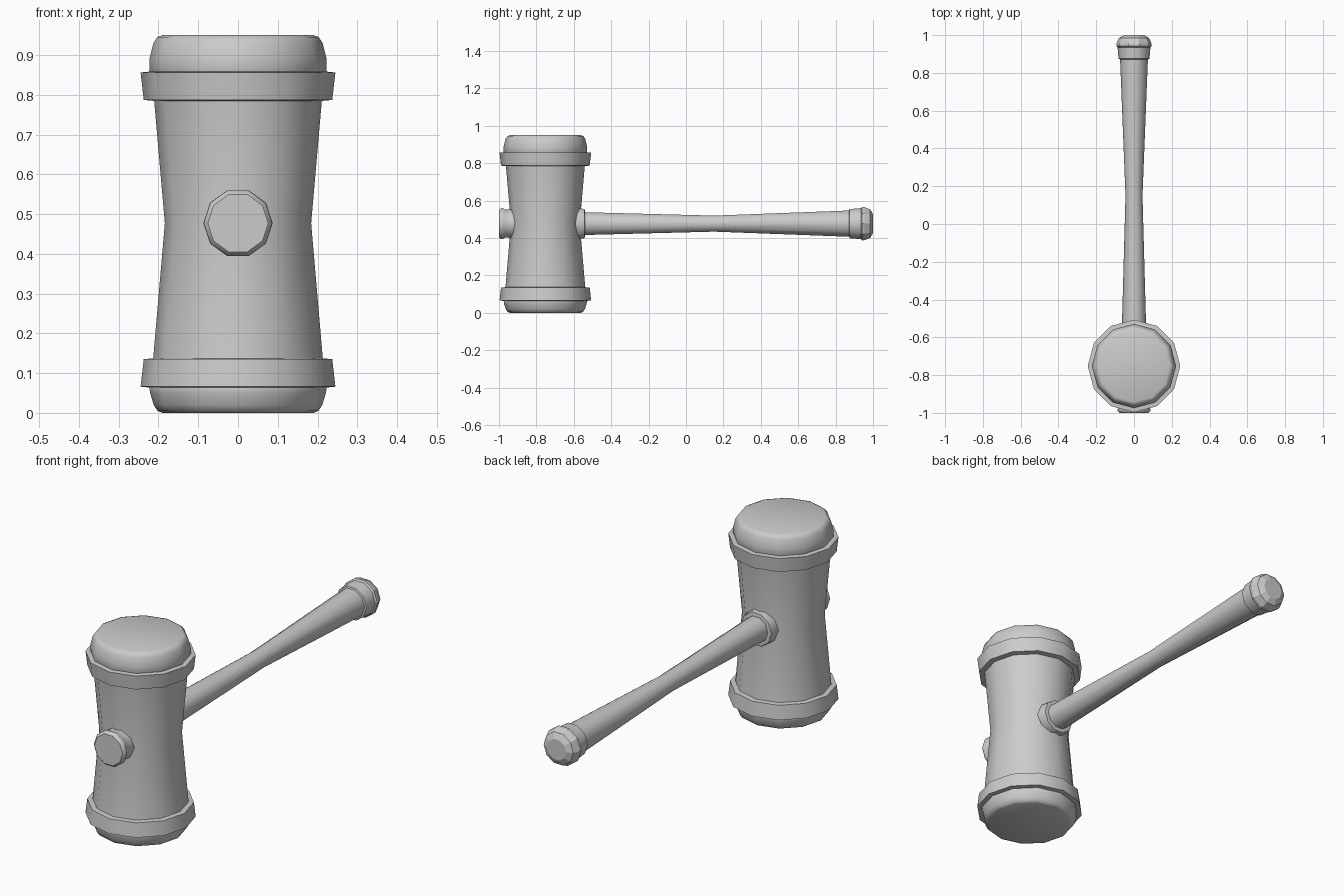
import bpy, bmesh, math
from mathutils import Vector

if "Cube" in bpy.data.objects:
    bpy.data.objects.remove(bpy.data.objects["Cube"])

HEAD_Y, MID_Z = -0.752, 0.477


def lathe(name, profile, sides, axis, smooth=40):
    """Closed solid turned from (radius, position) pairs along the head ('Z') or handle ('Y') axis."""
    bm = bmesh.new()
    rings = []
    for r, t in profile:
        ring = []
        for i in range(sides):
            a = 2 * math.pi * i / sides
            u, v = r * math.cos(a), r * math.sin(a)
            co = (u, HEAD_Y + v, t) if axis == 'Z' else (u, t, MID_Z + v)
            ring.append(bm.verts.new(Vector(co)))
        rings.append(ring)
    for a, b in zip(rings, rings[1:]):
        for i in range(sides):
            j = (i + 1) % sides
            bm.faces.new((a[i], a[j], b[j], b[i]))
    bm.faces.new(rings[0])
    bm.faces.new(rings[-1])
    bmesh.ops.recalc_face_normals(bm, faces=bm.faces)
    me = bpy.data.meshes.new(name)
    bm.to_mesh(me)
    bm.free()
    ob = bpy.data.objects.new(name, me)
    bpy.context.collection.objects.link(ob)
    if smooth:
        bpy.ops.object.select_all(action='DESELECT')
        bpy.context.view_layer.objects.active = ob
        ob.select_set(True)
        bpy.ops.object.shade_smooth_by_angle(angle=math.radians(smooth))
    return ob


# Waisted head barrel
lathe("head_barrel", [(0.217, 0.10), (0.213, 0.14), (0.184, 0.477), (0.213, 0.81), (0.217, 0.84)], 12, 'Z')

# Striking cap and flared collar at each end of the head
cap = [(0.212, 0.09), (0.223, 0.065), (0.221, 0.05), (0.212, 0.02), (0.202, 0.005), (0.190, 0.0)]
collar = [(0.205, 0.138), (0.237, 0.135), (0.245, 0.066), (0.205, 0.062)]
top_cap = [(0.215, 0.84), (0.223, 0.86), (0.223, 0.89), (0.213, 0.93), (0.203, 0.945), (0.190, 0.95)]
lathe("bottom_cap", cap, 12, 'Z')
lathe("top_cap", top_cap, 12, 'Z')
lathe("bottom_collar", collar, 12, 'Z')
lathe("top_collar", [(r, 0.922 - z) for r, z in collar], 12, 'Z')

# Tapered handle running through the head
lathe("handle", [(0.063, -0.94), (0.064, -0.54), (0.045, 0.15), (0.074, 0.88)], 10, 'Y')

# Ferrule where the handle leaves the head
lathe("ferrule", [(0.087, -0.62), (0.087, -0.575), (0.082, -0.542), (0.063, -0.54)], 10, 'Y')

# Plug on the front of the head
lathe("front_plug", [(0.080, -0.90), (0.080, -0.94), (0.078, -0.965), (0.087, -0.98),
                     (0.086, -0.99), (0.076, -1.0)], 10, 'Y')

# Grip end: band and faceted knob
lathe("grip_band", [(0.074, 0.872), (0.082, 0.875), (0.087, 0.935), (0.074, 0.937)], 10, 'Y')
lathe("grip_knob", [(0.080, 0.93), (0.094, 0.942), (0.093, 0.955), (0.080, 0.985), (0.052, 1.0)], 10, 'Y', 0)
